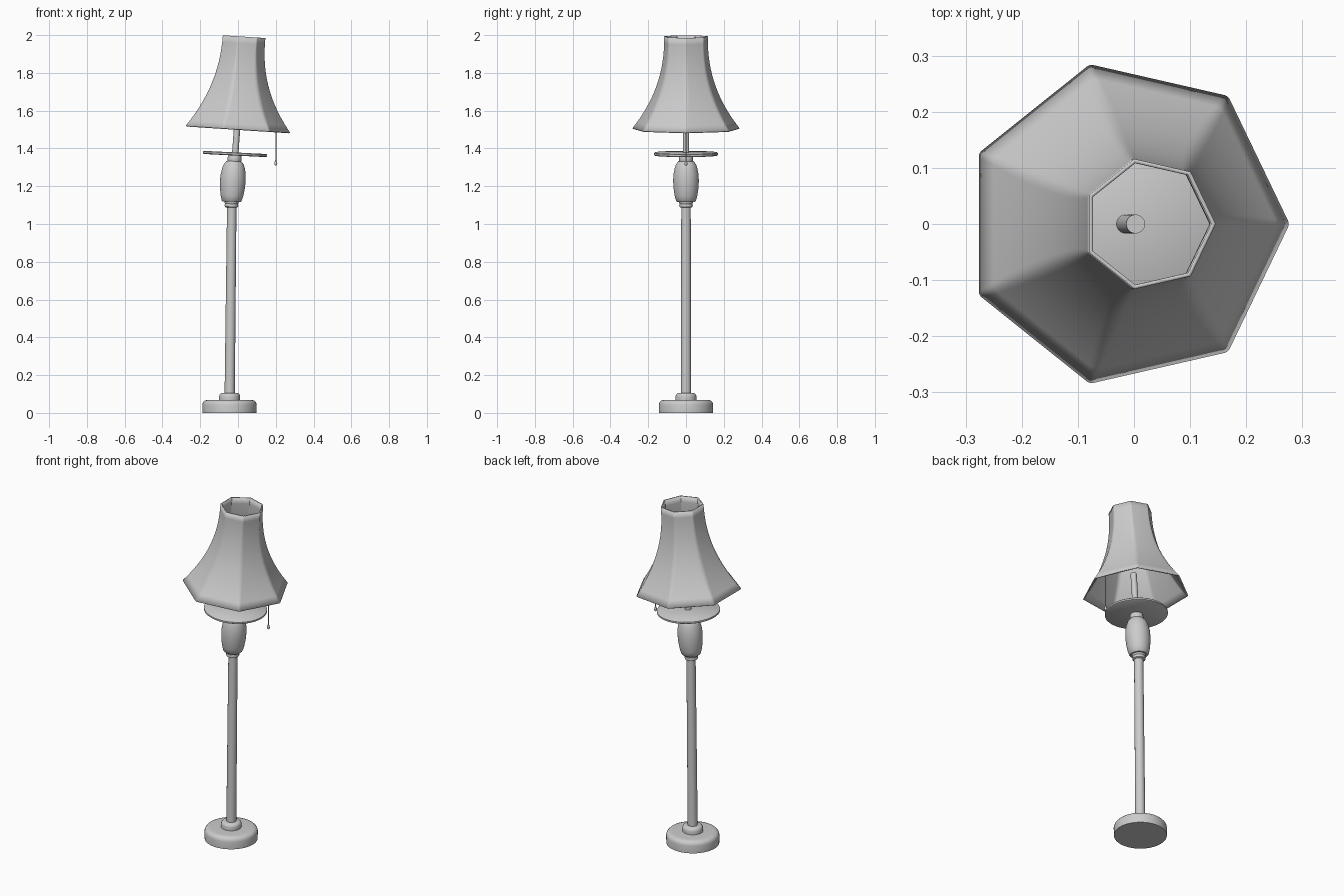
import bpy, math
from mathutils import Vector, Matrix

if "Cube" in bpy.data.objects:
    bpy.data.objects.remove(bpy.data.objects["Cube"])


def finish(name, verts, faces, angle=40):
    me = bpy.data.meshes.new(name)
    me.from_pydata(verts, [], faces)
    me.update()
    ob = bpy.data.objects.new(name, me)
    bpy.context.collection.objects.link(ob)
    bpy.ops.object.select_all(action='DESELECT')
    ob.select_set(True)
    bpy.context.view_layer.objects.active = ob
    bpy.ops.object.shade_smooth_by_angle(angle=math.radians(angle))
    return ob


def skin(rings, cap):
    n = len(rings[0])
    verts = [p for r in rings for p in r]
    faces = [(k * n + i, k * n + (i + 1) % n, (k + 1) * n + (i + 1) % n, (k + 1) * n + i)
             for k in range(len(rings) - 1) for i in range(n)]
    if cap:
        faces.append(tuple(reversed(range(n))))
        faces.append(tuple(range(len(verts) - n, len(verts))))
    return verts, faces


def turned(name, profile, x0, x1, tilt=0.0, n=32):
    """Turned part: (radius, z) profile on an axis leaning from x0 to x1."""
    z0, z1 = profile[0][1], profile[-1][1]
    rot = Matrix.Rotation(tilt, 3, 'Y')
    rings = []
    for r, z in profile:
        c = Vector((x0 + (x1 - x0) * (z - z0) / (z1 - z0), 0, z))
        rings.append([c + rot @ Vector((r * math.cos(a), r * math.sin(a), 0))
                      for a in (2 * math.pi * i / n for i in range(n))])
    return finish(name, *skin(rings, True))


# Base, foot ring and pole
turned("base", [(.143, 0), (.144, .043), (.141, .055), (.133, .064), (.12, .068), (.108, .069)],
       -.045, -.045, n=48)
turned("foot_ring", [(.055, .066), (.056, .087), (.053, .097), (.046, .104), (.03, .106)], -.045, -.044)
turned("pole", [(.027, .10), (.026, .6), (.025, 1.10)], -.044, -.033, .01, 24)

# Collar, vase and neck
turned("collar", [(.03, 1.087), (.035, 1.091), (.036, 1.10), (.034, 1.107), (.037, 1.112), (.037, 1.12)],
       -.035, -.034, .025)
turned("vase", [(.046, 1.117), (.053, 1.124), (.06, 1.15), (.066, 1.19), (.068, 1.23), (.066, 1.265),
                (.06, 1.295), (.052, 1.318), (.04, 1.332)], -.034, -.021, .04)
turned("neck", [(.034, 1.328), (.037, 1.336), (.037, 1.35), (.033, 1.366)], -.02, -.017, .05)

# Tilted tray and lamp rod
turned("tray", [(.165, 1.3625), (.17, 1.366), (.17, 1.375), (.165, 1.379)], -.017, -.016, .05, 48)
turned("rod", [(.017, 1.37), (.017, 1.5), (.017, 1.61)], -.015, .003, .07, 20)

# Seven-sided flared shade with rounded ridges
SIDES, ROWS, TILT = 7, 14, .066
rings = []
for k in range(ROWS + 1):
    t = k / ROWS
    R = .119 + .173 * (1 - t) ** 2.2
    f = .03 + .09 * math.sin(math.pi * t)
    centre = Vector((-.014 + .041 * t, 0, 1.503 + .489 * t))
    rot = Matrix.Rotation(TILT, 3, 'Y')
    corner = [Vector((R * math.cos(2 * math.pi * i / SIDES), R * math.sin(2 * math.pi * i / SIDES), 0))
              for i in range(SIDES)]
    ring = []
    for i, p in enumerate(corner):
        a = p.lerp(corner[i - 1], f)
        b = p.lerp(corner[(i + 1) % SIDES], f)
        for s in (0, .25, .5, .75, 1):
            q = a * (1 - s) ** 2 + p * 2 * s * (1 - s) + b * s * s
            ring.append(centre + rot @ q)
    rings.append(ring)
shade = finish("shade", *skin(rings, False))
mod = shade.modifiers.new("thickness", 'SOLIDIFY')
mod.thickness = .007
mod.offset = -1

# Pull cord with its bob
turned("pull_cord", [(.0025, 1.33), (.0025, 1.57)], .2, .2, n=8)
turned("cord_bob", [(.003, 1.309), (.007, 1.313), (.008, 1.319), (.006, 1.328), (.003, 1.338)],
       .2, .2, n=12)
